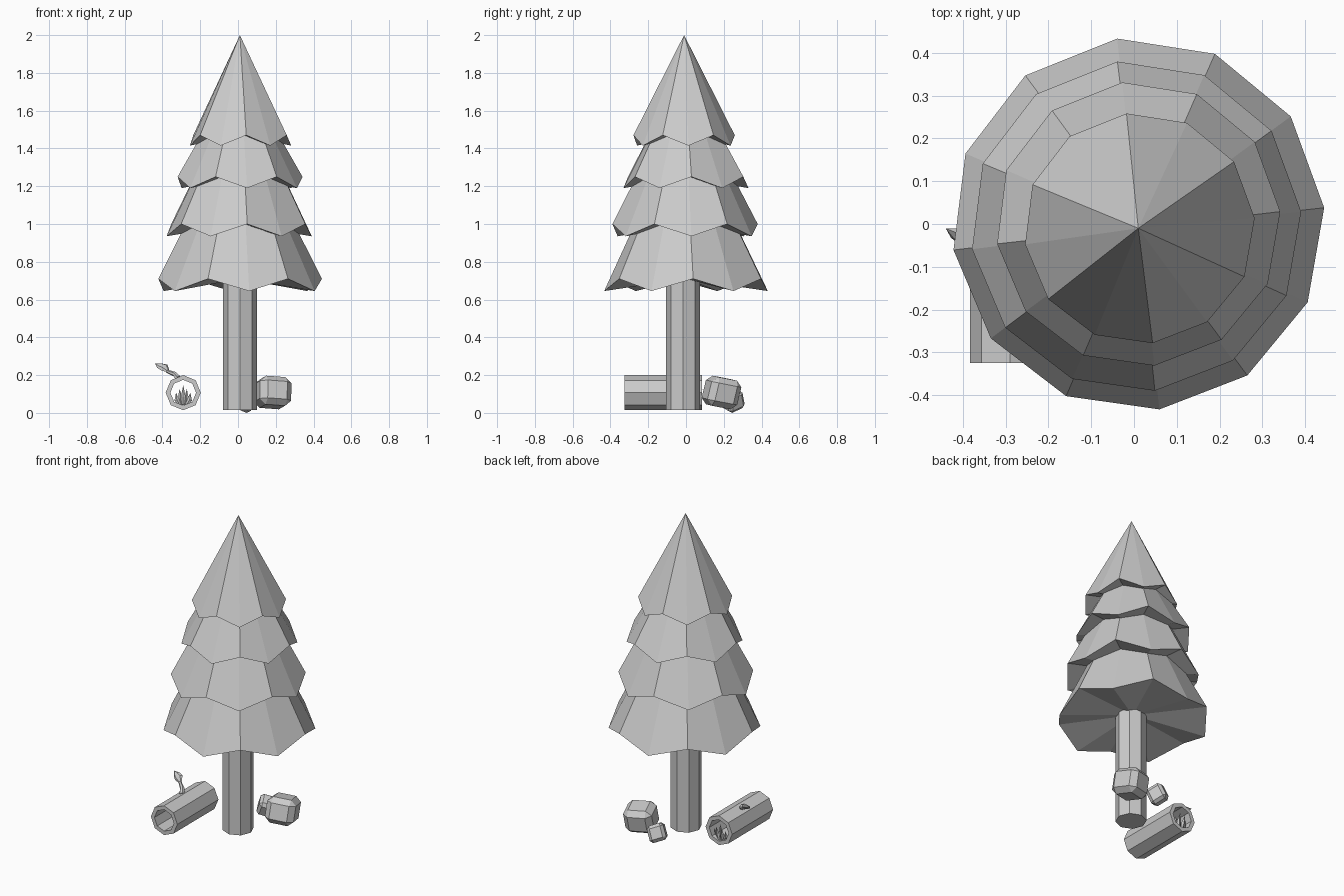
import bpy, bmesh
from math import cos, sin, pi, radians
from mathutils import Vector, Euler

cube = bpy.data.objects.get("Cube")
if cube:
    bpy.data.objects.remove(cube, do_unlink=True)

grey = bpy.data.materials.new("plain grey")
grey.use_nodes = True
grey.diffuse_color = (0.6, 0.6, 0.6, 1)
grey.node_tree.nodes["Principled BSDF"].inputs["Base Color"].default_value = grey.diffuse_color


def finish(name, bm):
    """Turn a bmesh into a flat-shaded grey object."""
    bmesh.ops.recalc_face_normals(bm, faces=bm.faces)
    mesh = bpy.data.meshes.new(name)
    bm.to_mesh(mesh)
    bm.free()
    mesh.materials.append(grey)
    obj = bpy.data.objects.new(name, mesh)
    bpy.context.collection.objects.link(obj)
    return obj


def sweep(name, path, radii, sides, flat=1.0, closed=False):
    """Rings of vertices along a path; closed joins the last ring to the first."""
    bm = bmesh.new()
    axis = (Vector(path[-1]) - Vector(path[0])).normalized()
    if closed:
        axis = Vector((0, 1, 0))
    helper = Vector((1, 0, 0)) if abs(axis.x) < 0.9 else Vector((0, 1, 0))
    v = axis.cross(helper).normalized()
    u = v.cross(axis)
    rings = []
    for p, r in zip(path, radii):
        angles = [2 * pi * k / sides for k in range(sides)]
        rings.append([bm.verts.new(Vector(p) + u * r * cos(a) + v * r * flat * sin(a))
                      for a in angles])
    pairs = list(zip(rings, rings[1:]))
    if closed:
        pairs.append((rings[-1], rings[0]))
    else:
        bm.faces.new(rings[0])
        bm.faces.new(rings[-1])
    for a, b in pairs:
        for k in range(sides):
            n = (k + 1) % sides
            bm.faces.new((a[k], a[n], b[n], b[k]))
    bmesh.ops.remove_doubles(bm, verts=bm.verts, dist=0.0002)
    return finish(name, bm)


def foliage(name, apex_z, radius, even_z, odd_z, cx, cy):
    """Twelve-sided cone with a zigzag hem and a recessed underside."""
    bm = bmesh.new()
    tip = bm.verts.new((0.01, -0.01, apex_z))
    hub = bm.verts.new((cx, cy, max(even_z, odd_z)))
    rim = []
    for k in range(12):
        a = radians(6.5 + 30 * k - 1.5 * cos(radians(30 * k)))
        z = odd_z if k % 2 else even_z
        rim.append(bm.verts.new((cx + radius * cos(a), cy + radius * sin(a), z)))
    for k in range(12):
        n = (k + 1) % 12
        bm.faces.new((tip, rim[k], rim[n]))
        bm.faces.new((hub, rim[n], rim[k]))
    return finish(name, bm)


def rock(name, center, half, corner, turn):
    """Chamfered block, tilted, then fitted to the given half sizes."""
    rot = Euler(turn).to_matrix()
    signs = (-1, 1)
    pts = []
    for axis in range(3):
        for sx in signs:
            for sy in signs:
                for sz in signs:
                    p = Vector((sx, sy, sz)) * corner
                    p[axis] /= corner
                    pts.append(rot @ p)
    size = [max(p[i] for p in pts) for i in range(3)]
    bm = bmesh.new()
    for p in pts:
        bm.verts.new([center[i] + half[i] * p[i] / size[i] for i in range(3)])
    bmesh.ops.convex_hull(bm, input=bm.verts)
    bmesh.ops.dissolve_limit(bm, angle_limit=radians(3), verts=bm.verts, edges=bm.edges)
    return finish(name, bm)


# Tree
sweep("trunk", [(0.01, -0.015, 0.015), (0.01, -0.015, 0.8)], [0.09, 0.09], 8)
foliage("foliage_top", 2.0, 0.27, 1.415, 1.47, 0.013, -0.01)
foliage("foliage_upper", 1.83, 0.333, 1.25, 1.19, 0.01, 0)
foliage("foliage_lower", 1.75, 0.387, 0.935, 1.0, 0.005, -0.005)
foliage("foliage_bottom", 1.57, 0.436, 0.71, 0.645, 0.01, 0)

# Stones behind the trunk
rock("large_rock", (0.183, 0.188, 0.108), (0.1, 0.105, 0.089), 0.62, (-0.2, 0.08, 0.3))
rock("small_rock", (0.03, 0.245, 0.068), (0.065, 0.065, 0.068), 0.65, (0.4, 0.3, 0.6))

# Hollow log lying along the ground, open at both ends
front, back = (-0.29, -0.325, 0.107), (-0.29, 0.085, 0.107)
sweep("hollow_log", [front, back, back, front], [0.093, 0.093, 0.068, 0.068], 8, closed=True)

# Sprout on the log
sweep("sprout_stem", [(-0.315, -0.11, 0.18), (-0.335, -0.08, 0.205), (-0.375, -0.045, 0.22)],
      [0.018, 0.013, 0.009], 6)
sweep("sprout_leaf", [(-0.365, -0.05, 0.217), (-0.39, -0.035, 0.24),
                      (-0.415, -0.022, 0.25), (-0.44, -0.01, 0.262)],
      [0.005, 0.026, 0.02, 0.0001], 6, flat=0.5)

# Grass tuft inside the back end of the log
for i, lean in enumerate((-2, -1, 0, 1, 2)):
    x, y = -0.29 + lean * 0.009, 0.06 + 0.012 * (i % 2)
    height = 0.105 - 0.02 * abs(lean)
    sweep(f"grass_blade_{i + 1}",
          [(x, y, 0.042), (x + lean * 0.008, y, 0.042 + height * 0.4),
           (x + lean * 0.01, y + 0.015, 0.042 + height)],
          [0.007, 0.013, 0.0001], 4, flat=0.6)
